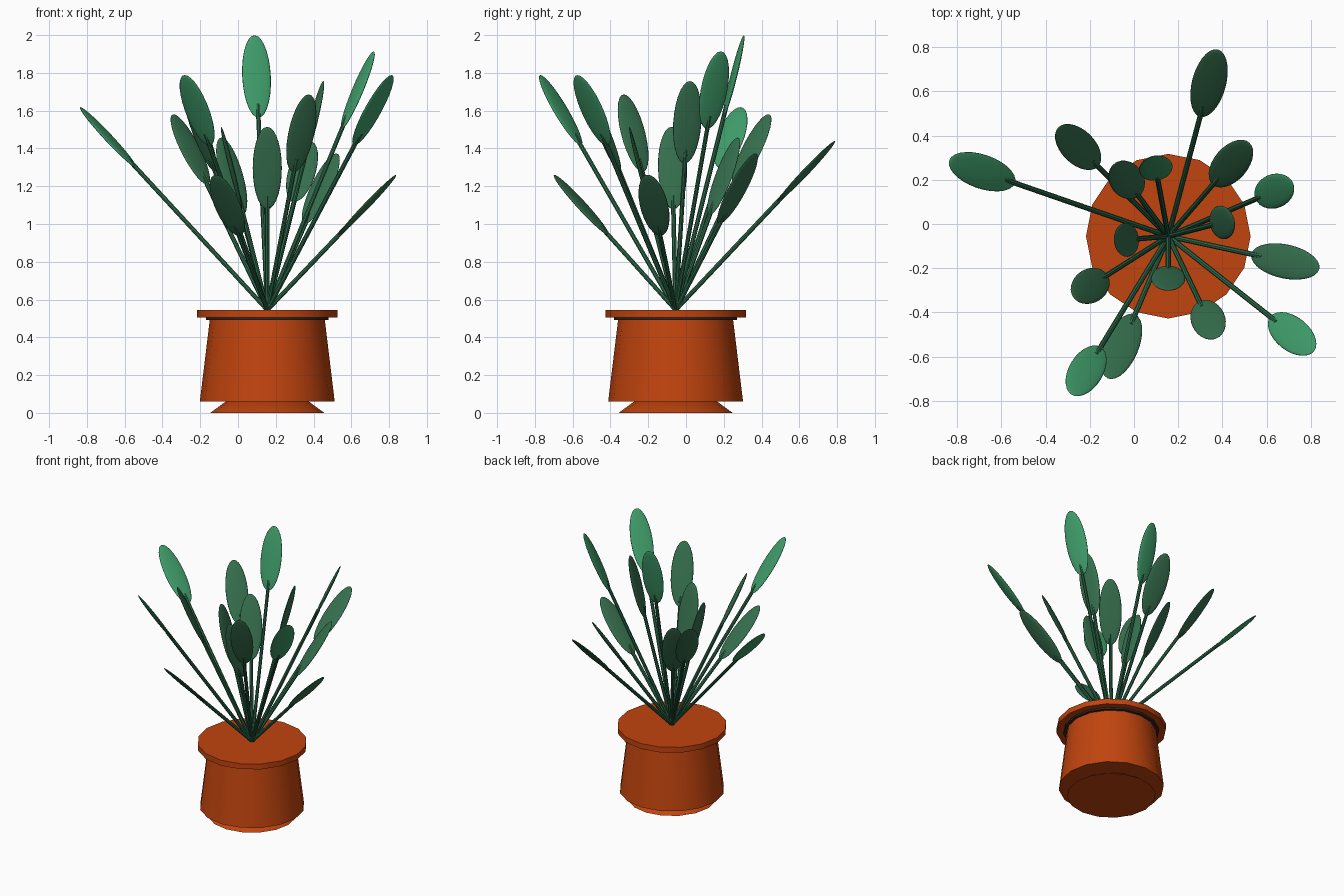
import bpy, math
from mathutils import Vector, Matrix

if "Cube" in bpy.data.objects:
    bpy.data.objects.remove(bpy.data.objects["Cube"])


def srgb(r, g, b):
    def lin(c):
        c /= 255
        return c / 12.92 if c <= 0.04045 else ((c + 0.055) / 1.055) ** 2.4
    return (lin(r), lin(g), lin(b), 1)


def material(name, rgb):
    m = bpy.data.materials.new(name)
    m.diffuse_color = srgb(*rgb)
    m.use_nodes = True
    m.node_tree.nodes["Principled BSDF"].inputs["Base Color"].default_value = m.diffuse_color
    return m


TERRACOTTA = material("terracotta", (193, 68, 14))
SOIL = material("dark_soil", (52, 38, 32))
STEM = material("stem_green", (45, 106, 74))
LIGHT = material("light_leaf_green", (64, 158, 107))
DARK = material("dark_leaf_green", (54, 112, 78))

CX, CY, TOP = 0.155, -0.055, 0.545


def finish(name, mat):
    ob = bpy.context.object
    ob.name = name
    ob.data.materials.append(mat)
    bpy.ops.object.shade_smooth_by_angle(angle=math.radians(40))
    return ob


def ring(name, r_low, r_high, z0, z1, mat):
    bpy.ops.mesh.primitive_cone_add(vertices=16, radius1=r_low, radius2=r_high,
                                    depth=z1 - z0, location=(CX, CY, (z0 + z1) / 2))
    return finish(name, mat)


# Pot
ring("pot_foot", 0.302, 0.22, 0.0, 0.06, TERRACOTTA)
ring("pot_body", 0.357, 0.303, 0.06, 0.505, TERRACOTTA)
ring("soil_disc", 0.325, 0.325, 0.492, 0.506, SOIL)
ring("pot_rim", 0.372, 0.372, 0.505, TOP, TERRACOTTA)

# Leaves: (total length, tilt from vertical, compass angle)
leaves = [
    (1.5, 14.2, 100.5), (1.5, 24.1, 23), (1.5, 34, 238.6), (1.5, 34, -38.3), (1.5, 44.3, 160.9),
    (1.25, 14.2, 14.3), (1.25, 24.1, -64.5), (1.25, 24.1, 212.5), (1.25, 34, 135.3), (1.25, 44.3, 75.1),
    (1.0, 14.2, -90), (1.0, 14.2, 185), (1.0, 24.1, 126.5), (1.0, 34, 49.2),
    (1.0, 44.3, -12.2), (1.0, 44.3, 247),
]
for i, (length, tilt, angle) in enumerate(leaves):
    # local z runs along the stem, local y is the level width of the blade
    frame = (Matrix.Translation((CX, CY, TOP)) @ Matrix.Rotation(math.radians(angle), 4, 'Z')
             @ Matrix.Rotation(math.radians(tilt), 4, 'Y'))
    stem_len = length - 0.375
    bpy.ops.mesh.primitive_cylinder_add(vertices=8, radius=0.012, depth=stem_len)
    stem = finish(f"stem_{i + 1}", STEM)
    stem.matrix_world = frame @ Matrix.Translation((0, 0, stem_len / 2))

    bpy.ops.mesh.primitive_uv_sphere_add(segments=24, ring_count=14, radius=1)
    leaf = finish(f"leaf_{i + 1}", LIGHT if length > 1.4 else DARK)
    leaf.data.transform(Matrix.Diagonal((0.012, 0.077, 0.225, 1)))
    leaf.data.polygons.foreach_set("use_smooth", [True] * len(leaf.data.polygons))
    leaf.matrix_world = frame @ Matrix.Translation((0, 0, length - 0.225))
